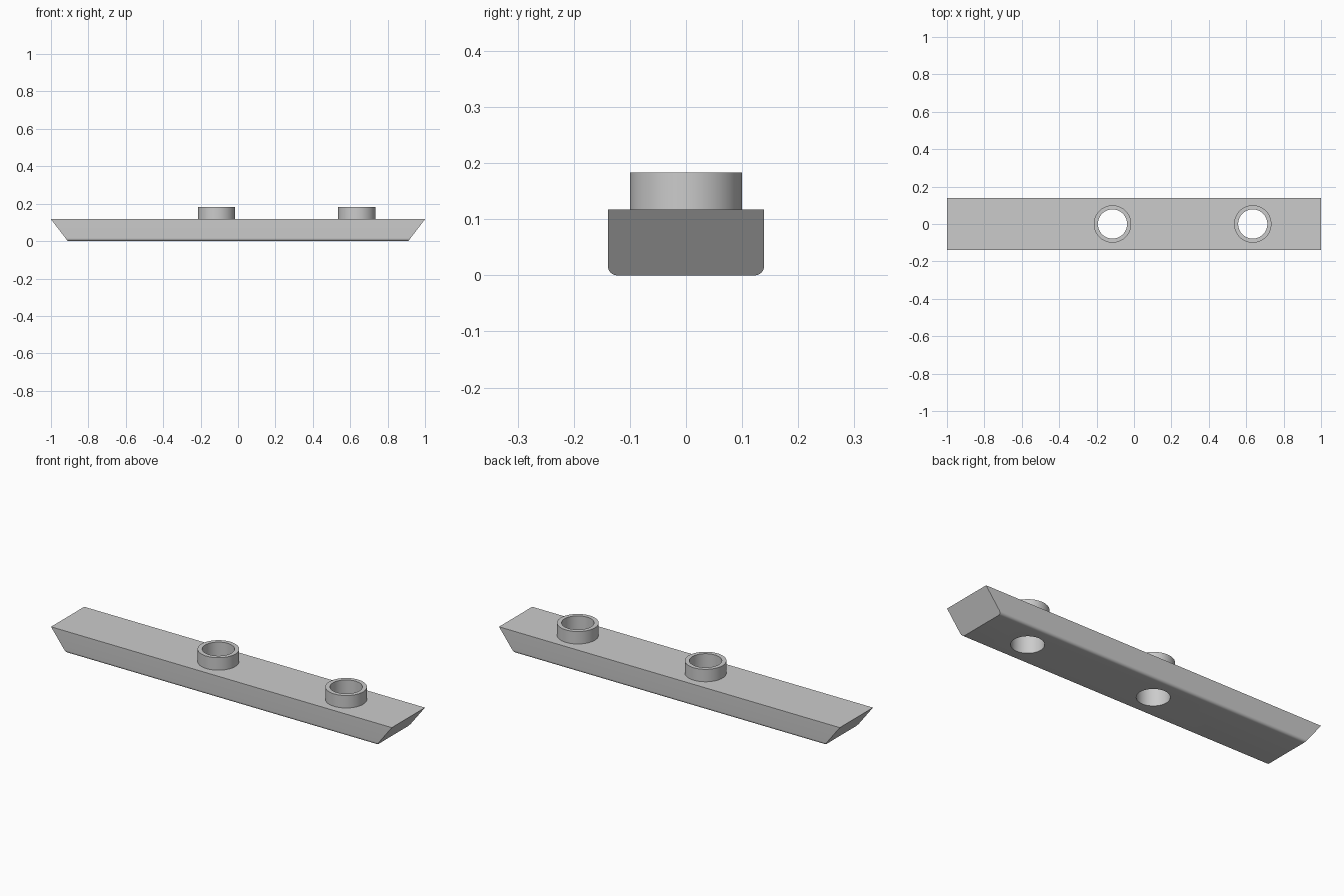
import bpy, bmesh
from math import sin, cos, pi, radians
from mathutils import Vector

cube = bpy.data.objects.get("Cube")
if cube:
    bpy.data.objects.remove(cube, do_unlink=True)

HALF_TOP, HALF_BOTTOM = 1.0, 0.91
HALF_WIDTH, HEIGHT, FILLET = 0.139, 0.117, 0.016
BOSS_TOP, OUTER, INNER = 0.183, 0.1, 0.078
BOSS_X = (-0.115, 0.635)
SIDES = 64

grey = bpy.data.materials.new("light grey")
grey.use_nodes = True
colour = (0.6, 0.6, 0.6, 1)
grey.diffuse_color = colour
grey.node_tree.nodes["Principled BSDF"].inputs["Base Color"].default_value = colour


def make_object(name, bm):
    bmesh.ops.recalc_face_normals(bm, faces=bm.faces)
    mesh = bpy.data.meshes.new(name)
    bm.to_mesh(mesh)
    bm.free()
    obj = bpy.data.objects.new(name, mesh)
    bpy.context.collection.objects.link(obj)
    mesh.materials.append(grey)
    return obj


def select_only(obj):
    bpy.ops.object.select_all(action="DESELECT")
    obj.select_set(True)
    bpy.context.view_layer.objects.active = obj


def smooth(obj):
    select_only(obj)
    bpy.ops.object.shade_smooth_by_angle(angle=radians(30))


# Bar: cross-section with rounded lower edges, ends undercut
def half_length(z):
    return HALF_BOTTOM + (HALF_TOP - HALF_BOTTOM) * z / HEIGHT


arc = [(HALF_WIDTH - FILLET + FILLET * sin(a), FILLET - FILLET * cos(a))
       for a in (pi / 2 * i / 8 for i in range(9))]
section = arc + [(HALF_WIDTH, HEIGHT), (-HALF_WIDTH, HEIGHT)]
section += [(-y, z) for y, z in reversed(arc)]

bm = bmesh.new()
ends = [[bm.verts.new((s * half_length(z), y, z)) for y, z in section] for s in (-1, 1)]
for ring in ends:
    bm.faces.new(ring)
for i in range(len(section)):
    j = (i + 1) % len(section)
    bm.faces.new((ends[0][i], ends[0][j], ends[1][j], ends[1][i]))
bar = make_object("bar", bm)

# Through holes
for x in BOSS_X:
    bm = bmesh.new()
    bmesh.ops.create_cone(bm, cap_ends=True, segments=SIDES,
                          radius1=INNER, radius2=INNER, depth=1)
    bmesh.ops.translate(bm, verts=bm.verts, vec=(x, 0, 0))
    cutter = make_object("hole_cutter", bm)
    cutter.hide_render = True
    cut = bar.modifiers.new("hole", "BOOLEAN")
    cut.operation = "DIFFERENCE"
    cut.solver = "EXACT"
    cut.object = cutter
    select_only(bar)
    bpy.ops.object.modifier_apply(modifier=cut.name)
    bpy.data.objects.remove(cutter, do_unlink=True)
smooth(bar)

# Hollow round bosses standing on the bar
for name, x in zip(("middle_boss", "left_boss"), BOSS_X):
    bm = bmesh.new()
    profile = [(OUTER, HEIGHT), (OUTER, BOSS_TOP), (INNER, BOSS_TOP), (INNER, HEIGHT)]
    verts = [bm.verts.new((r, 0, z)) for r, z in profile]
    edges = [bm.edges.new(pair) for pair in zip(verts, verts[1:])]
    bmesh.ops.spin(bm, geom=verts + edges, cent=(0, 0, 0), axis=(0, 0, 1),
                   angle=2 * pi, steps=SIDES)
    bmesh.ops.remove_doubles(bm, verts=bm.verts, dist=0.0001)
    bmesh.ops.translate(bm, verts=bm.verts, vec=Vector((x, 0, 0)))
    smooth(make_object(name, bm))
